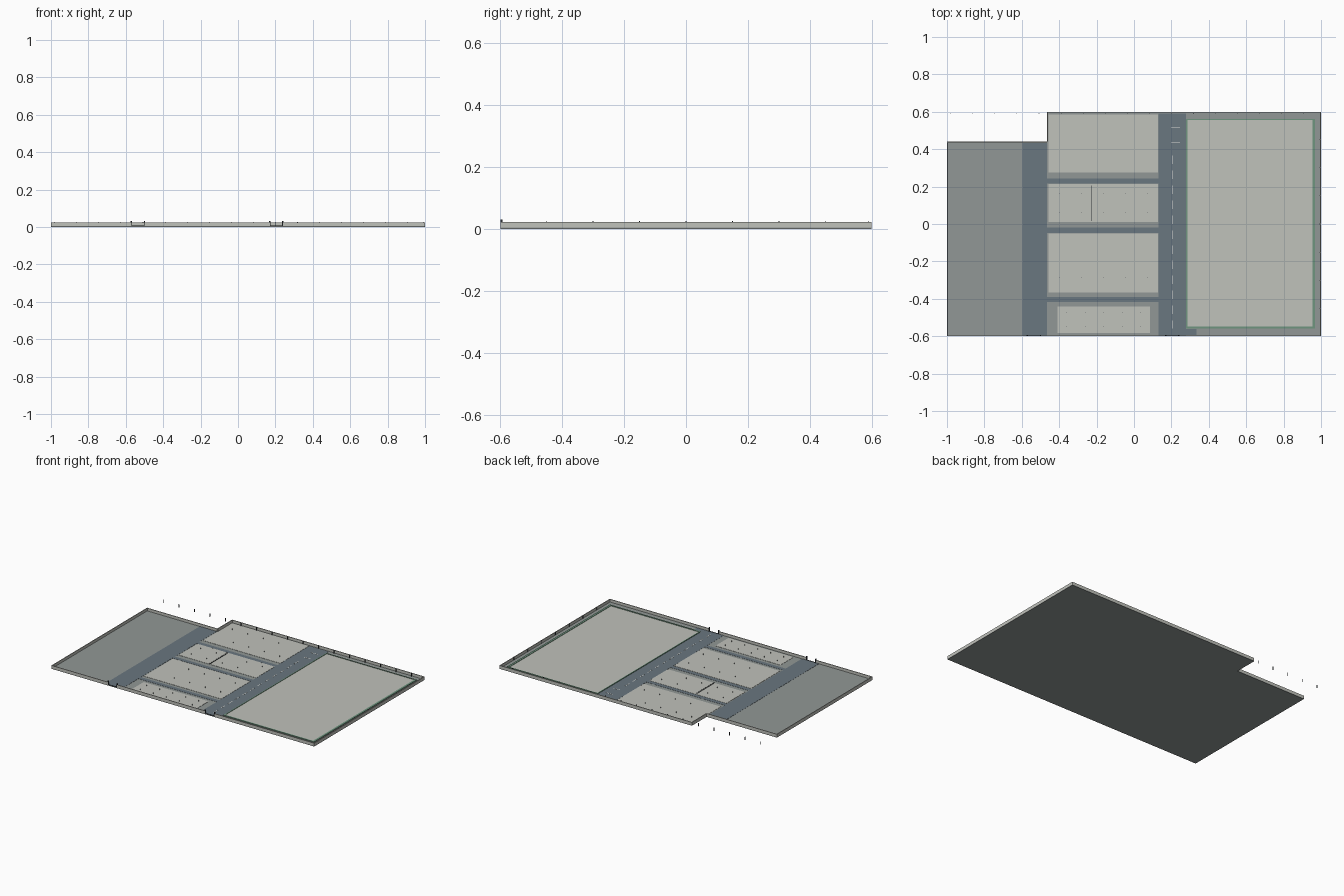
import bpy, bmesh
from mathutils import Matrix, Vector

if "Cube" in bpy.data.objects:
    bpy.data.objects.remove(bpy.data.objects["Cube"])


def mat(name, rgb):
    m = bpy.data.materials.new(name)
    m.diffuse_color = (*rgb, 1)
    m.use_nodes = True
    m.node_tree.nodes["Principled BSDF"].inputs["Base Color"].default_value = m.diffuse_color
    return m


GROUND = mat("gravel_grey", (0.285, 0.312, 0.303))
ROAD = mat("asphalt_blue_grey", (0.144, 0.184, 0.214))
PAD = mat("pale_concrete", (0.527, 0.539, 0.497))
GREEN = mat("hedge_green", (0.159, 0.301, 0.212))
DARK = mat("dark_metal", (0.025, 0.030, 0.036))
WHITE = mat("line_white", (0.82, 0.82, 0.78))


def boxes(name, material, items):
    """One object from boxes given as (x0, x1, y0, y1, z0, z1)."""
    bm = bmesh.new()
    for x0, x1, y0, y1, z0, z1 in items:
        m = Matrix.Translation(((x0 + x1) / 2, (y0 + y1) / 2, (z0 + z1) / 2))
        m = m @ Matrix.Diagonal((x1 - x0, y1 - y0, z1 - z0, 1))
        bmesh.ops.create_cube(bm, size=1, matrix=m)
    me = bpy.data.meshes.new(name)
    bm.to_mesh(me)
    bm.free()
    me.materials.append(material)
    ob = bpy.data.objects.new(name, me)
    bpy.context.collection.objects.link(ob)
    return ob


def posts(name, points, z0, z1, r=0.0015, material=DARK):
    boxes(name, material, [(x - r, x + r, y - r, y + r, z0, z1) for x, y in points])


# L-shaped ground slab
F = 0.004
outline = [(-1, -.6), (1, -.6), (1, .6), (-.465, .6), (-.465, .44), (-1, .44)]
bm = bmesh.new()
face = bm.faces.new([bm.verts.new((x, y, 0)) for x, y in outline])
ext = bmesh.ops.extrude_face_region(bm, geom=[face])
bmesh.ops.translate(bm, vec=Vector((0, 0, F)),
                    verts=[g for g in ext["geom"] if isinstance(g, bmesh.types.BMVert)])
bmesh.ops.recalc_face_normals(bm, faces=bm.faces)
me = bpy.data.meshes.new("ground_slab")
bm.to_mesh(me)
bm.free()
me.materials.append(GROUND)
bpy.context.collection.objects.link(bpy.data.objects.new("ground_slab", me))

# Perimeter wall, open at the two gates
H, T = 0.023, 0.005
boxes("perimeter_wall", PAD, [
    (-1, -.57, -.6, -.6 + T, 0.002, H),
    (-.5, .17, -.6, -.6 + T, 0.002, H),
    (.24, 1, -.6, -.6 + T, 0.002, H),
    (1 - T, 1, -.6 + T, .6 - T, 0.002, H),
    (-.465, 1, .6 - T, .6, 0.002, H),
    (-.465, -.465 + T, .44, .6 - T, 0.002, H),
    (-1, -.465, .44 - T, .44, 0.002, H),
    (-1, -1 + T, -.6 + T, .44 - T, 0.002, H)])

# Roads
R = F + 0.001
boxes("main_roads", ROAD, [
    (-.595, -.466, -.599, .434, F - .001, R),
    (.13, .277, -.599, .59, F - .001, R),
    (.277, .333, -.594, -.562, F - .001, R)])
boxes("cross_roads", ROAD, [(-.466, .13, y - .014, y + .014, F - .001, R)
                            for y in (.23, -.033, -.403)])

# Concrete pads
P = F + 0.0015
pads = [(-.458, .129, .275, .586), (-.458, .129, .012, .215),
        (-.458, .129, -.367, -.052), (-.41, .085, -.582, -.44)]
boxes("building_pads", PAD, [(*p, F - .001, P) for p in pads])
boxes("large_yard", PAD, [(.286, .955, -.548, .555, F - .001, P)])

# Green hedge around the large yard
G = F + 0.004
boxes("yard_hedge", GREEN, [
    (.279, .969, -.558, -.548, F - .001, G), (.955, .969, -.548, .561, F - .001, G),
    (.279, .955, .555, .561, F - .001, G), (.279, .286, -.548, .555, F - .001, G)])

# Road markings
marks = [(.203, .207, -.56 + i * .08, -.515 + i * .08, F, R + .0006) for i in range(12)]
marks += [(.197, .245, y - .002, y + .002, F, R + .0006) for y in (.435, .515)]
boxes("road_markings", WHITE, marks)

# Low fence dividing the second pad
boxes("divider_fence", DARK, [(-.2265, -.2235, .015, .205, P - .001, P + .002)])
posts("divider_posts", [(-.225, .017 + i * .0186) for i in range(11)], P, P + .006)

# Fence posts along the back (running on past the notch) and right side
posts("back_posts", [(-.98 + i * .118, .589) for i in range(17)], 0.004, 0.026)
posts("right_posts", [(.9935, -.45 + i * .15) for i in range(7)], 0.004, 0.026)

# Slim stakes on the pads
stakes = []
for x0, x1, y0, y1 in pads:
    for i in range(5):
        for t in (.25, .75):
            stakes.append((x0 + (x1 - x0) * (i + .5) / 5, y0 + (y1 - y0) * t))
posts("pad_stakes", stakes, P - .001, P + .008, 0.001)

# Gate posts and sills
gates = [(-.57, -.5), (.17, .24)]
posts("gate_posts", [(x, -.5965) for g in gates for x in g], 0, 0.031, 0.0035)
boxes("gate_sills", DARK, [(a, b, -.598, -.595, 0.003, 0.007) for a, b in gates])
